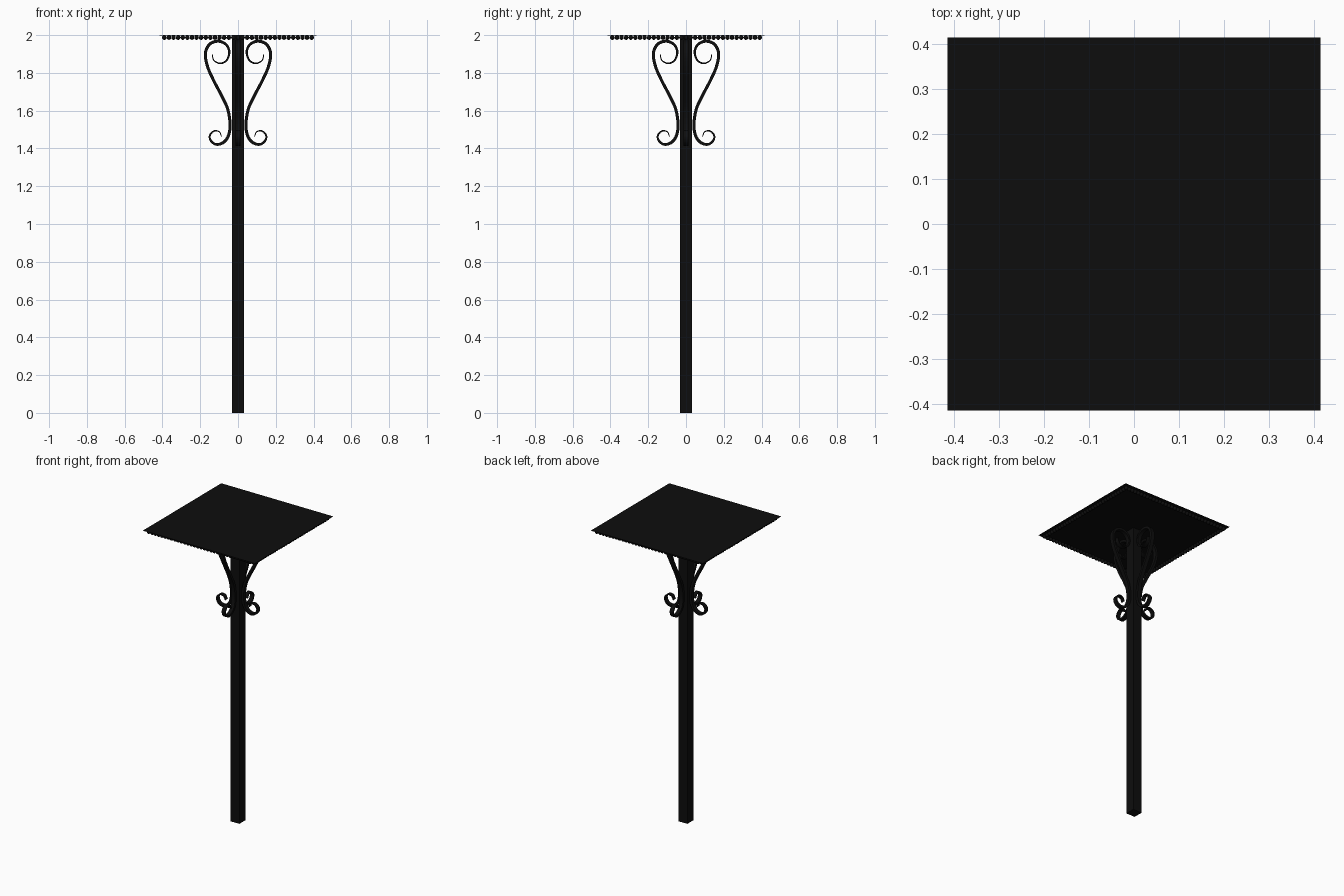
import bpy, bmesh, math
from mathutils import Vector, Matrix

if "Cube" in bpy.data.objects:
    bpy.data.objects.remove(bpy.data.objects["Cube"])

black = bpy.data.materials.new("black_iron")
black.diffuse_color = (0.004, 0.004, 0.004, 1)
black.use_nodes = True
black.node_tree.nodes["Principled BSDF"].inputs["Base Color"].default_value = black.diffuse_color


def finish(name, bm, smooth=False):
    bmesh.ops.recalc_face_normals(bm, faces=bm.faces)
    me = bpy.data.meshes.new(name)
    bm.to_mesh(me)
    bm.free()
    me.materials.append(black)
    ob = bpy.data.objects.new(name, me)
    bpy.context.collection.objects.link(ob)
    if smooth:
        bpy.context.view_layer.objects.active = ob
        ob.select_set(True)
        bpy.ops.object.shade_smooth_by_angle(angle=math.radians(40))
        ob.select_set(False)
    return ob


def box(name, sx, sy, z0, z1):
    bm = bmesh.new()
    m = Matrix.Translation((0, 0, (z0 + z1) / 2)) @ Matrix.Diagonal((sx, sy, z1 - z0, 1))
    bmesh.ops.create_cube(bm, size=1, matrix=m)
    return finish(name, bm)


def spline(pts, steps):
    """Catmull-Rom curve through 2D points."""
    p = [Vector(q) for q in pts]
    p = [2 * p[0] - p[1]] + p + [2 * p[-1] - p[-2]]
    out = []
    for i in range(1, len(p) - 2):
        a, b, c, d = p[i - 1:i + 3]
        for k in range(steps):
            t = k / steps
            out.append(0.5 * (2 * b + (c - a) * t + (2 * a - 5 * b + 4 * c - d) * t * t
                              + (3 * b - a - 3 * c + d) * t ** 3))
    return out + [p[-2]]


# Square post and thin top sheet
box("post", 0.066, 0.066, 0.0, 1.997)
box("top_sheet", 0.83, 0.83, 1.997, 2.0)

# Beaded trim under the rim of the sheet
bm = bmesh.new()
n, reach, r = 32, 0.39, 0.0125
for side in range(4):
    rot = Matrix.Rotation(side * math.pi / 2, 4, 'Z')
    for i in range(n):
        pos = Vector((-reach + 2 * reach * i / n, -reach, 1.987))
        bmesh.ops.create_uvsphere(bm, u_segments=10, v_segments=6, radius=r,
                                  matrix=rot @ Matrix.Translation(pos))
finish("bead_trim", bm, True)

# Scroll bracket path (distance from post axis, height)
PATH = [(.137, 1.90), (.128, 1.867), (.095, 1.850), (.060, 1.867), (.046, 1.91),
        (.063, 1.950), (.106, 1.968), (.152, 1.950), (.173, 1.90), (.160, 1.83),
        (.127, 1.756), (.085, 1.676), (.054, 1.607), (.042, 1.528), (.050, 1.47),
        (.074, 1.434), (.111, 1.421), (.140, 1.436), (.150, 1.465), (.130, 1.491),
        (.100, 1.489), (.087, 1.464)]
curve = spline(PATH, 6)


def scroll(name, angle):
    bm = bmesh.new()
    rot = Matrix.Rotation(angle, 3, 'Z')
    rings, last = [], len(curve) - 1
    for i, p in enumerate(curve):
        t = (curve[min(i + 1, last)] - curve[max(i - 1, 0)]).normalized()
        nrm = Vector((-t.y, t.x))
        # flat bar, thinning towards both tips
        half = 0.002 + 0.006 * min(1, 3.5 * min(i, last - i) / last)
        ring = []
        for s, y in ((1, -.013), (1, .013), (-1, .013), (-1, -.013)):
            q = p + nrm * half * s
            ring.append(bm.verts.new(rot @ Vector((q.x, y, q.y))))
        rings.append(ring)
    for a, b in zip(rings, rings[1:]):
        for k in range(4):
            bm.faces.new((a[k], a[(k + 1) % 4], b[(k + 1) % 4], b[k]))
    bm.faces.new(rings[0])
    bm.faces.new(rings[-1])
    finish(name, bm, True)


# Four brackets around the post
for k, side in enumerate(("right", "back", "left", "front")):
    scroll("scroll_bracket_" + side, k * math.pi / 2)
